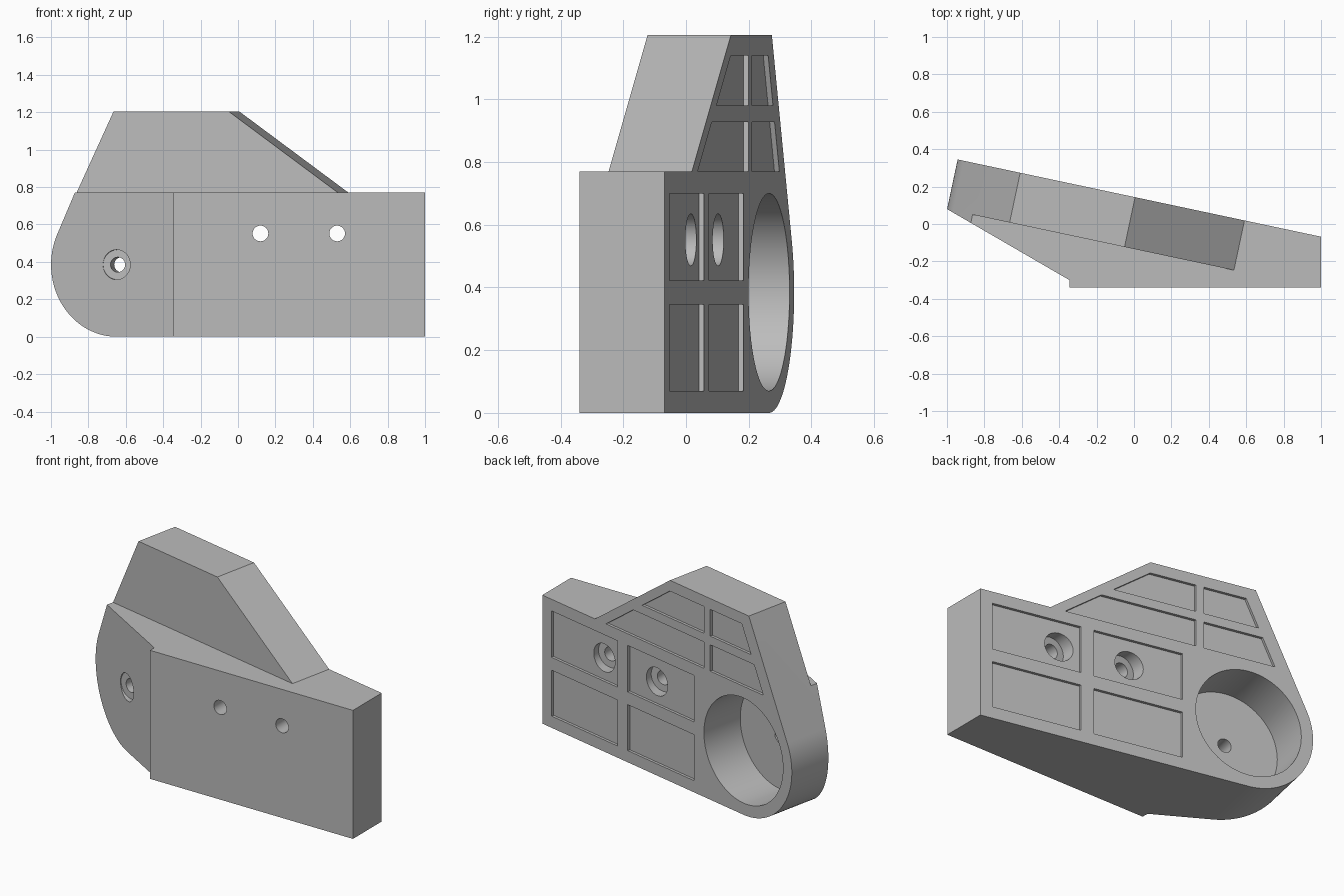
import bpy, bmesh
from math import sin, cos, pi, radians
from mathutils import Vector

cube = bpy.data.objects.get("Cube")
if cube:
    bpy.data.objects.remove(cube, do_unlink=True)

gray = bpy.data.materials.new("plain_gray")
gray.use_nodes = True
color = (0.5, 0.5, 0.5, 1)
gray.diffuse_color = color
gray.node_tree.nodes["Principled BSDF"].inputs["Base Color"].default_value = color

# Slanted frame: u runs along the back face, d goes into the body from it
A = radians(12)
ORIGIN = Vector((-0.943, 0.345, 0))
U = Vector((cos(A), -sin(A), 0))
D = Vector((-sin(A), -cos(A), 0))


def slanted(u, z, d):
    return ORIGIN + U * u + D * d + Vector((0, 0, z))


def straight(x, z, y):
    return Vector((x, y, z))


def plan(x, y, z):
    return Vector((x, y, z))


def circle(cx, cz, r, start=0, end=2 * pi, n=72):
    step = (end - start) / n
    return [(cx + r * cos(start + i * step), cz + r * sin(start + i * step)) for i in range(n)]


def prism(name, outline, near, far, frame=slanted):
    bm = bmesh.new()
    a = [bm.verts.new(frame(p, q, near)) for p, q in outline]
    b = [bm.verts.new(frame(p, q, far)) for p, q in outline]
    bm.faces.new(a)
    bm.faces.new(b[::-1])
    for i in range(len(a)):
        j = (i + 1) % len(a)
        bm.faces.new((a[i], b[i], b[j], a[j]))
    bmesh.ops.recalc_face_normals(bm, faces=bm.faces)
    mesh = bpy.data.meshes.new(name)
    bm.to_mesh(mesh)
    bm.free()
    mesh.materials.append(gray)
    obj = bpy.data.objects.new(name, mesh)
    bpy.context.collection.objects.link(obj)
    return obj


def cut(outline, near, far, frame=slanted):
    cutter = prism("cutter", outline, near, far, frame)
    cutter.hide_render = True
    mod = body.modifiers.new("cut", 'BOOLEAN')
    mod.operation = 'DIFFERENCE'
    mod.solver = 'EXACT'
    mod.object = cutter
    bpy.context.view_layer.objects.active = body
    bpy.ops.object.modifier_apply(modifier=mod.name)
    bpy.data.objects.remove(cutter, do_unlink=True)


# Main silhouette with the rounded end, extruded forward
R, TOP, PEAK = 0.385, 0.77, 1.205
arc = circle(R, R, R, radians(155), radians(270), 40)
body = prism("bracket_body",
             [(0.97, PEAK), (0.342, PEAK)] + arc
             + [(R, 0), (2.4, 0), (2.4, TOP), (1.568, TOP)], 0, 0.9)

# Trim the front to the footprint, and thin the upper plate
cut([(-1.2, 0.196), (-0.345, -0.3), (-0.345, -0.34), (1, -0.34), (1, 0.6),
     (1.7, 0.6), (1.7, -1.6), (-1.2, -1.6)], -0.2, 1.5, plan)
cut([(-0.5, TOP), (2.7, TOP), (2.7, 1.5), (-0.5, 1.5)], 0.272, 1.2)

# Large bore with its small through hole and front counterbore
cut(circle(R, R, 0.315), -0.1, 0.27)
cut(circle(R, R, 0.04, n=40), 0.2, 0.7)
cut(circle(R, R, 0.08, n=48), 0.367, 0.7)

# Shallow rectangular pockets on the back
DEPTH = 0.016
for u0, u1 in ((0.78, 1.307), (1.387, 1.914)):
    for z0, z1 in ((0.07, 0.345), (0.422, 0.7)):
        cut([(u0, z0), (u1, z0), (u1, z1), (u0, z1)], -0.05, DEPTH)


# Upper pockets follow the sloping sides, split by a rib
def left_side(z):
    return 0.227 + 0.465 * (z - TOP)


def right_side(z):
    return 1.48 - 1.375 * (z - TOP)


for z0, z1 in ((TOP, 0.928), (0.98, 1.14)):
    cut([(left_side(z0), z0), (0.65, z0), (0.65, z1), (left_side(z1), z1)], -0.05, DEPTH)
    cut([(0.7, z0), (right_side(z0), z0), (right_side(z1), z1), (0.7, z1)], -0.05, DEPTH)

# Two bolt holes, counterbored from the back
for x, floor in ((0.12, 0.04), (0.53, -0.047)):
    cut(circle(x, 0.552, 0.042, n=40), -0.6, 0.4, straight)
    cut(circle(x, 0.552, 0.083, n=48), floor, 0.4, straight)

for o in bpy.context.selected_objects:
    o.select_set(False)
body.select_set(True)
bpy.context.view_layer.objects.active = body
bpy.ops.object.shade_smooth_by_angle(angle=radians(25))
